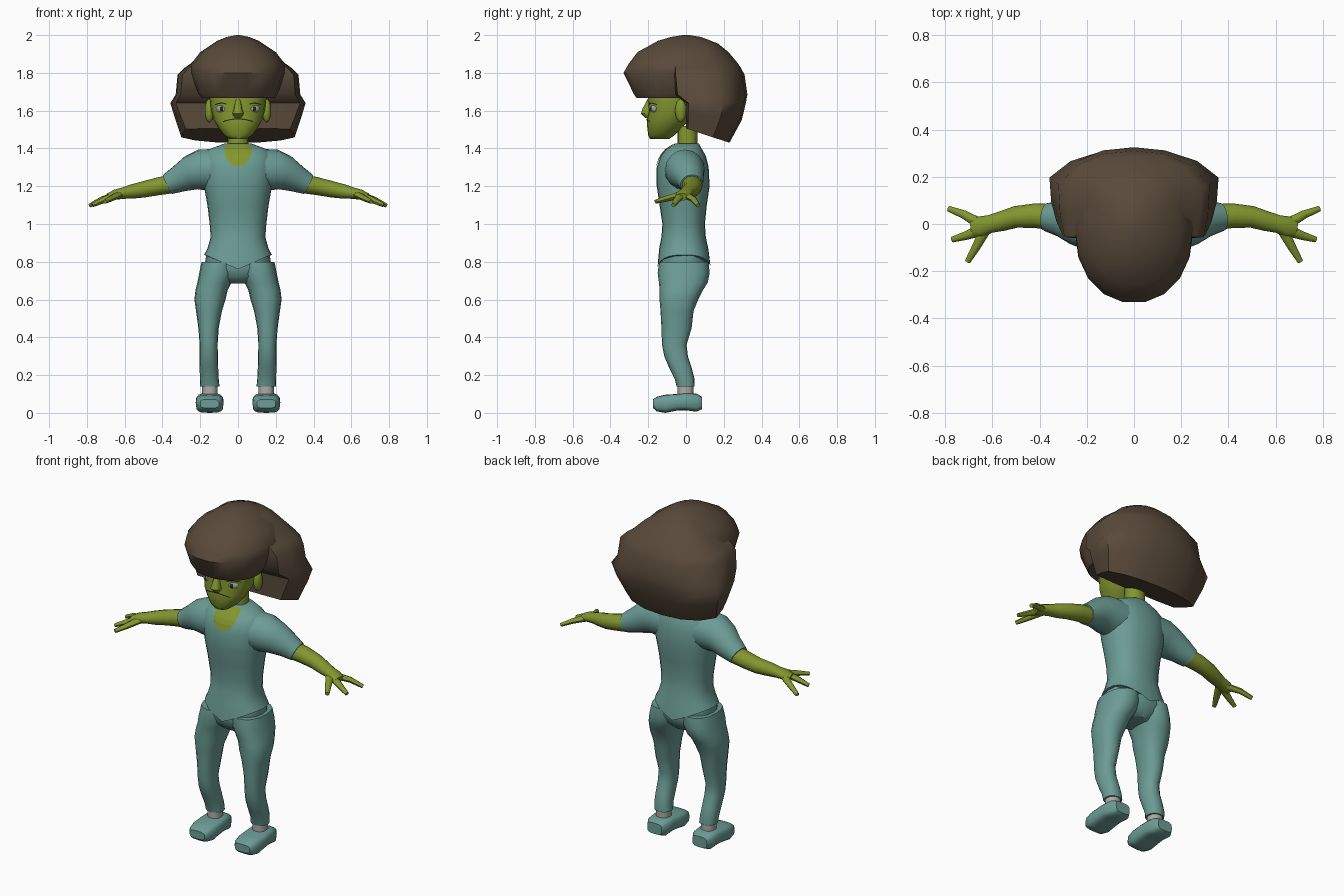
import bpy, bmesh, math
from mathutils import Vector
from mathutils.bvhtree import BVHTree

if "Cube" in bpy.data.objects:
    bpy.data.objects.remove(bpy.data.objects["Cube"])


def material(name, rgb):
    m = bpy.data.materials.new(name)
    m.diffuse_color = (*rgb, 1)
    m.use_nodes = True
    m.node_tree.nodes["Principled BSDF"].inputs["Base Color"].default_value = m.diffuse_color
    return m


SKIN = material("green skin", (0.225, 0.305, 0.028))
CLOTH = material("teal cloth", (0.15, 0.335, 0.30))
HAIR = material("brown hair", (0.10, 0.069, 0.043))
SOCK = material("grey sock", (0.42, 0.40, 0.38))
EYE = material("eye grey", (0.40, 0.40, 0.36))
DARK = material("dark line", (0.02, 0.022, 0.012))


def finish(name, bm, mat, mirror=False, sharp=45):
    """Turn a bmesh into a smooth object with sharp creases, optionally mirrored over x."""
    bmesh.ops.recalc_face_normals(bm, faces=bm.faces[:])
    for f in bm.faces:
        f.smooth = True
    for e in bm.edges:
        e.smooth = not (len(e.link_faces) == 2 and e.calc_face_angle(0) > math.radians(sharp))
    me = bpy.data.meshes.new(name)
    bm.to_mesh(me)
    tree = BVHTree.FromBMesh(bm)
    bm.free()
    me.materials.append(mat)
    ob = bpy.data.objects.new(name, me)
    bpy.context.collection.objects.link(ob)
    if mirror:
        ob.modifiers.new("Mirror", 'MIRROR').use_mirror_merge = False
    return tree


def loft(name, rings, mat, mirror=False, sharp=45):
    """Skin a list of equal-length rings and cap both ends."""
    bm = bmesh.new()
    vs = [[bm.verts.new(p) for p in r] for r in rings]
    n = len(vs[0])
    for a, b in zip(vs, vs[1:]):
        for i in range(n):
            j = (i + 1) % n
            bm.faces.new((a[i], a[j], b[j], b[i]))
    bm.faces.new(vs[0])
    bm.faces.new(vs[-1])
    return finish(name, bm, mat, mirror, sharp)


def oval(t, a0, a1, b0, b1, axis='z', n=16, p=2.3):
    """Superellipse spanning a0..a1 and b0..b1, at height t along the axis."""
    pts = []
    for i in range(n):
        k = 2 * math.pi * i / n
        c, s = math.cos(k), math.sin(k)
        a = (a0 + a1) / 2 + (a1 - a0) / 2 * math.copysign(abs(c) ** (2 / p), c)
        b = (b0 + b1) / 2 + (b1 - b0) / 2 * math.copysign(abs(s) ** (2 / p), s)
        pts.append((a, b, t) if axis == 'z' else (a, t, b))
    return pts


def tube(name, path, mat, n=12, mirror=True):
    """Limb along a path of (x, y, z, horizontal radius, vertical radius)."""
    rings = []
    for i, (x, y, z, r, h) in enumerate(path):
        d = Vector(path[min(i + 1, len(path) - 1)][:3]) - Vector(path[max(i - 1, 0)][:3])
        u = d.cross(Vector((0, 0, 1))).normalized()
        v = u.cross(d).normalized()
        rings.append([Vector((x, y, z)) + u * r * math.cos(k) + v * h * math.sin(k)
                      for k in (2 * math.pi * j / n for j in range(n))])
    return loft(name, rings, mat, mirror)


def ball(name, loc, size, mat, turn=0.0, mirror=True):
    bm = bmesh.new()
    bmesh.ops.create_uvsphere(bm, u_segments=12, v_segments=8, radius=1)
    c, s = math.cos(turn), math.sin(turn)
    for v in bm.verts:
        x, y, z = (v.co[i] * size[i] for i in range(3))
        v.co = Vector((x * c - y * s, x * s + y * c, z)) + Vector(loc)
    finish(name, bm, mat, mirror)


def front_y(tree, x, z):
    hit = tree.ray_cast(Vector((x, -2, z)), Vector((0, 1, 0)))[0]
    return hit.y if hit else 0


def plate(name, rows, tree, mat, lift=0.004):
    """Thin patch of (x, z) rows laid over the front of a surface."""
    bm = bmesh.new()
    vs = [[bm.verts.new((x, front_y(tree, x, z) - lift, z)) for x, z in r] for r in rows]
    for a, b in zip(vs, vs[1:]):
        for i in range(len(a) - 1):
            bm.faces.new((a[i], a[i + 1], b[i + 1], b[i]))
    for f in bm.faces:
        f.normal_update()
        if f.normal.y > 0:
            f.normal_flip()
    bm_mesh = bpy.data.meshes.new(name)
    bm.to_mesh(bm_mesh)
    bm.free()
    bm_mesh.materials.append(mat)
    bpy.context.collection.objects.link(bpy.data.objects.new(name, bm_mesh))


# Shirt body: the hem dips to a point at front and back
body = [(.83, .18, -.152, .132), (.87, .162, -.142, .118), (.93, .145, -.13, .105), (1.0, .15, -.125, .10),
        (1.1, .162, -.14, .11), (1.2, .18, -.155, .125), (1.3, .19, -.155, .12),
        (1.36, .185, -.135, .105), (1.395, .155, -.105, .085), (1.425, .075, -.06, .07)]
rings = [oval(z, -w, w, f, b, n=24) for z, w, f, b in body]
rings[0] = [(x, y, .76 + .075 * min(1, abs(x) / .17)) for x, y, z in rings[0]]
shirt = loft("shirt", rings, CLOTH)
tube("sleeve", [(.08, -.01, 1.29, .11, .11), (.2, -.005, 1.287, .105, .107), (.25, .005, 1.27, .092, .093),
                (.31, .022, 1.24, .075, .073), (.372, .03, 1.21, .06, .056)], CLOTH, 16)

# Open neckline and neck
plate("neckline", [[(w * k / 4, z - .012 * (1 - abs(k) / 4) * (z < 1.32)) for k in range(-4, 5)]
                   for z, w in ((1.422, .06), (1.395, .075), (1.37, .07), (1.345, .06), (1.317, .04))],
      shirt, SKIN, .006)
loft("neck", [oval(z, -w, w, -.045, .06, n=12) for z, w in ((1.36, .06), (1.42, .056), (1.52, .055))], SKIN)

# Arms, palms and fingers
tube("arm", [(.35, .03, 1.212, .055, .05), (.42, .035, 1.2, .052, .047), (.5, .03, 1.183, .046, .043),
             (.56, .012, 1.172, .042, .038), (.61, 0, 1.163, .038, .03), (.65, -.012, 1.155, .045, .027),
             (.685, -.02, 1.143, .036, .02)], SKIN)
for i, pts in enumerate((((.65, .0, 1.152), (.72, .04, 1.13), (.785, .065, 1.098)),
                         ((.66, -.03, 1.148), (.715, -.05, 1.125), (.77, -.066, 1.10)),
                         ((.63, -.025, 1.155), (.67, -.10, 1.135), (.705, -.16, 1.118)))):
    a, b, c = pts
    tube(f"finger_{i + 1}", [(*a, .024, .019), (*b, .018, .016), (*c, .012, .011)], SKIN, 8)

# Trousers: hips and legs
loft("hips", [oval(z, -w, w, f, b, n=20) for z, w, f, b in
              ((.685, .07, -.085, .07), (.72, .14, -.125, .10), (.77, .178, -.142, .122), (.84, .168, -.135, .11))], CLOTH)
leg = [(.80, .005, .193, -.142, .12), (.74, .015, .205, -.15, .125), (.69, .035, .215, -.143, .115),
       (.65, .055, .225, -.14, .09), (.6, .066, .231, -.14, .065), (.54, .085, .222, -.135, .04),
       (.45, .102, .21, -.13, .03), (.36, .108, .203, -.127, .003), (.3, .106, .204, -.115, .01),
       (.24, .105, .203, -.09, .03), (.18, .102, .202, -.06, .045), (.14, .098, .20, -.05, .046)]
loft("trouser_leg", [oval(*r) for r in leg], CLOTH, True)

# Socks and shoes
loft("sock", [oval(z, .108, .19, -.045, .04, n=12) for z in (.07, .17)], SOCK, True)
shoe = [(-.174, .05, .025, .072), (-.155, .064, .008, .085), (-.11, .073, .0, .096), (-.05, .074, .012, .1),
        (0, .07, .014, .105), (.055, .066, .006, .102), (.085, .048, .02, .085)]
loft("shoe", [oval(y, .15 - w, .15 + w, a, b, 'y', p=3.5) for y, w, a, b in shoe], CLOTH, True)

# Head, nose and ears
head = loft("head", [oval(z, -w, w, f, b, n=20) for z, w, f, b in
                     ((1.45, .045, -.19, -.09), (1.47, .075, -.20, -.06), (1.51, .105, -.205, -.02),
                      (1.55, .128, -.208, .02), (1.6, .142, -.198, .05), (1.66, .15, -.203, .08),
                      (1.74, .15, -.19, .08))], SKIN, sharp=60)
loft("nose", [oval(z, -w, w, f, -.17, n=10) for z, w, f in
              ((1.66, .014, -.205), (1.61, .022, -.232), (1.585, .03, -.24), (1.56, .018, -.215))], SKIN)
ball("ear", (.152, -.028, 1.6), (.024, .03, .062), SKIN)

# Eyes, brows and drooping mouth
y = front_y(head, .092, 1.61)
ball("eye", (.092, y + .004, 1.61), (.028, .012, .019), EYE, .5)
ball("pupil", (.088, y - .007, 1.61), (.011, .005, .013), DARK, .5)
for s in (-1, 1):
    plate("eyelid_line", [[(s * (.06 + .0125 * k), 1.631 + .006 * math.sin(k * .7) + t) for k in range(6)]
                          for t in (0, .006)], head, DARK, .003)
plate("mouth", [[(.0133 * k, 1.553 - .014 * (k / 6) ** 2 + t) for k in range(-6, 7)] for t in (0, .006)],
      head, DARK, .003)

# Hair: rounded fringe dome over the forehead
loft("hair_fringe", [oval(z, -w, w, f, b, n=18, p=2.1) for z, w, f, b in
                     ((1.668, .195, -.265, .08), (1.69, .21, -.28, .10), (1.80, .25, -.335, .27),
                      (1.845, .25, -.31, .27), (1.91, .2, -.26, .225), (1.97, .11, -.15, .135),
                      (1.99, .06, -.08, .08), (2.0, .01, -.02, .02))], HAIR, sharp=50)

# Hair: full back, flaring at the lower corners and cut up towards the neck
half = [(0, 1), (.4, .965), (.75, .84), (1, .62), (.98, .3), (.92, .04), (.5, 0), (0, 0)]
outline = half + [(-x, y) for x, y in half[-2:0:-1]]
back = [(1.985, .05, -.04, .09, 0), (1.955, .13, -.05, .17, 0), (1.91, .19, -.06, .225, 0),
        (1.85, .25, -.065, .275, 0), (1.825, .285, -.07, .292, 0), (1.79, .32, -.07, .31, 0),
        (1.685, .33, -.06, .325, 0), (1.64, .358, 0, .317, 0), (1.55, .335, 0, .295, .12),
        (1.43, .30, 0, .23, .33)]
loft("hair_back", [[(x * w, f + (b - f) * y, z + k * (b - f) * (1 - y)) for x, y in outline]
                   for z, w, f, b, k in back], HAIR, sharp=50)
